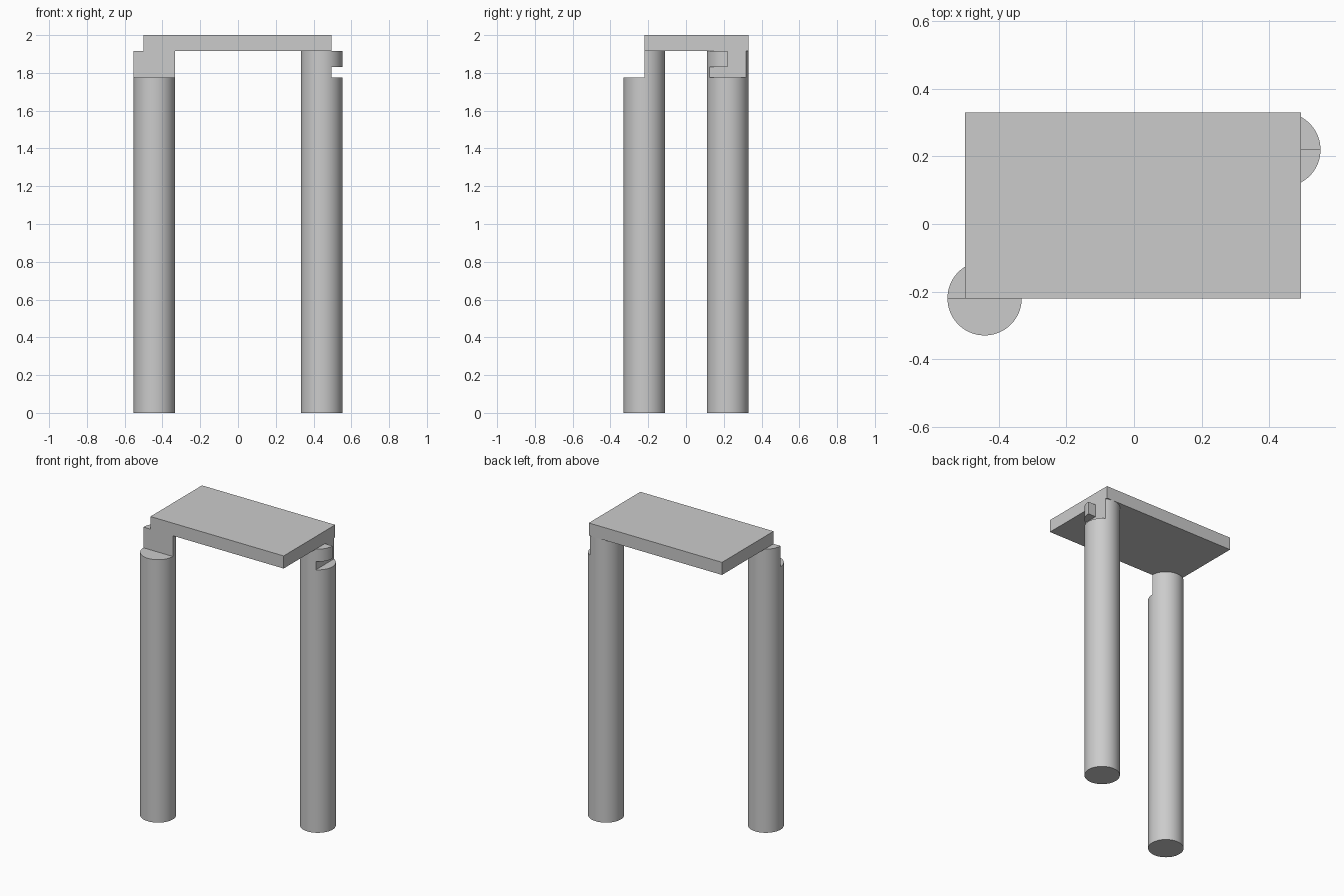
import bpy
import bmesh
from mathutils import Matrix, Vector

if "Cube" in bpy.data.objects:
    bpy.data.objects.remove(bpy.data.objects["Cube"], do_unlink=True)

# Levels and sizes
RADIUS = 0.11
LEG_X, LEG_Y = 0.4425, 0.22
LEDGE, SLOT_TOP, LEG_TOP, TOP = 1.775, 1.83, 1.915, 2.0
PLATE_LEFT, PLATE_RIGHT = -0.5, 0.495

grey = bpy.data.materials.new("plain_grey")
grey.use_nodes = True
colour = (0.6, 0.6, 0.6, 1)
grey.diffuse_color = colour
grey.node_tree.nodes["Principled BSDF"].inputs["Base Color"].default_value = colour


def add_object(name, bm):
    mesh = bpy.data.meshes.new(name)
    bm.to_mesh(mesh)
    bm.free()
    mesh.materials.append(grey)
    obj = bpy.data.objects.new(name, mesh)
    bpy.context.collection.objects.link(obj)
    return obj


def box(name, low, high):
    low, high = Vector(low), Vector(high)
    bm = bmesh.new()
    place = Matrix.Translation((low + high) / 2) @ Matrix.Diagonal((*(high - low), 1))
    bmesh.ops.create_cube(bm, size=1, matrix=place)
    return add_object(name, bm)


def leg(name, x, y, cuts):
    """Round post with box-shaped notches taken out of its head."""
    bm = bmesh.new()
    bmesh.ops.create_cone(bm, cap_ends=True, segments=96, radius1=RADIUS,
                          radius2=RADIUS, depth=LEG_TOP,
                          matrix=Matrix.Translation((x, y, LEG_TOP / 2)))
    post = add_object(name, bm)
    bpy.ops.object.select_all(action="DESELECT")
    post.select_set(True)
    bpy.context.view_layer.objects.active = post
    for low, high in cuts:
        cutter = box("notch_cutter", low, high)
        cutter.hide_render = True
        mod = post.modifiers.new("notch", "BOOLEAN")
        mod.operation = "DIFFERENCE"
        mod.solver = "EXACT"
        mod.object = cutter
        bpy.ops.object.modifier_apply(modifier=mod.name)
        bpy.data.objects.remove(cutter, do_unlink=True)
    bpy.ops.object.shade_smooth_by_angle()
    return post


# Flat top slab
box("top_plate", (PLATE_LEFT, -LEG_Y, LEG_TOP), (PLATE_RIGHT, LEG_Y + RADIUS, TOP))

# Front leg: front half of the head is cut away down to the ledge
leg("front_right_leg", -LEG_X, -LEG_Y,
    [((-1, -1, LEDGE), (0, -LEG_Y, TOP))])

# Back leg: slot beside the plate end, open upward behind, leaving a small tab in front
leg("back_left_leg", LEG_X, LEG_Y,
    [((PLATE_RIGHT, 0, LEDGE), (1, 1, SLOT_TOP)),
     ((PLATE_RIGHT, LEG_Y, LEDGE), (1, 1, TOP))])
